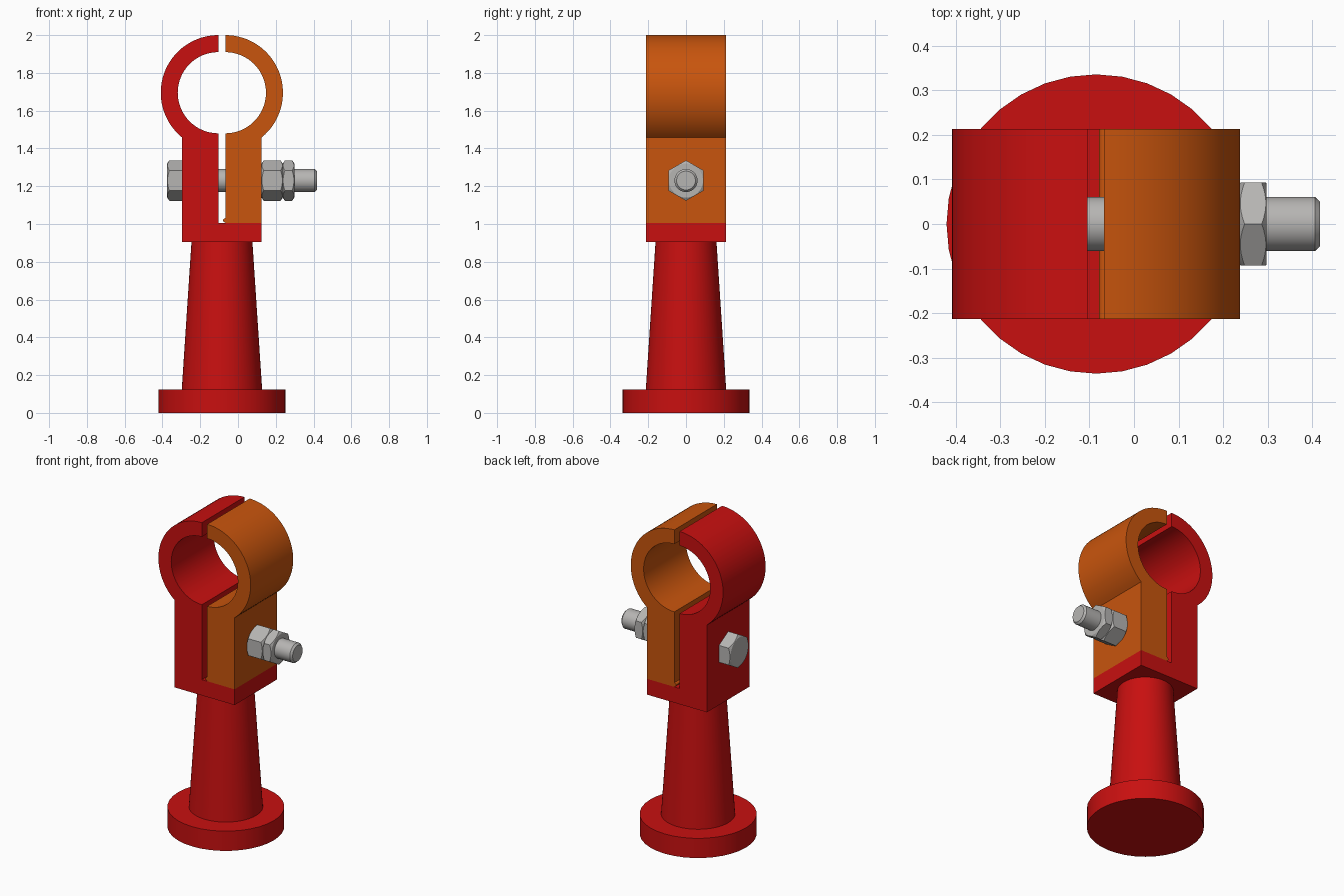
import bpy, bmesh, math
from mathutils import Matrix

if "Cube" in bpy.data.objects:
    bpy.data.objects.remove(bpy.data.objects["Cube"], do_unlink=True)

AXIS_X = -0.085      # axis of the post
DEPTH = 0.213        # half depth of the clamp
RING_Z = 1.695
BOLT_Z = 1.23
FLOOR_Z, BLOCK_Z = 1.005, 0.905


def material(name, rgb):
    m = bpy.data.materials.new(name)
    m.use_nodes = True
    m.diffuse_color = (*rgb, 1)
    m.node_tree.nodes["Principled BSDF"].inputs["Base Color"].default_value = (*rgb, 1)
    return m


RED = material("red paint", (0.58, 0.005, 0.005))
ORANGE = material("orange paint", (0.58, 0.09, 0.004))
STEEL = material("grey steel", (0.47, 0.46, 0.45))


def finish(name, bm, mat):
    bmesh.ops.recalc_face_normals(bm, faces=bm.faces)
    mesh = bpy.data.meshes.new(name)
    bm.to_mesh(mesh)
    bm.free()
    mesh.materials.append(mat)
    obj = bpy.data.objects.new(name, mesh)
    bpy.context.collection.objects.link(obj)
    smooth(obj)
    return obj


def smooth(obj):
    bpy.ops.object.select_all(action="DESELECT")
    obj.select_set(True)
    bpy.context.view_layer.objects.active = obj
    bpy.ops.object.shade_smooth_by_angle(angle=math.radians(25))


def extrude_y(name, points, mat):
    """Extrude an (x, z) outline through the depth of the clamp."""
    bm = bmesh.new()
    face = bm.faces.new([bm.verts.new((x, -DEPTH, z)) for x, z in points])
    new = bmesh.ops.extrude_face_region(bm, geom=[face])["geom"]
    verts = [g for g in new if isinstance(g, bmesh.types.BMVert)]
    bmesh.ops.translate(bm, verts=verts, vec=(0, 2 * DEPTH, 0))
    return finish(name, bm, mat)


def lathe(name, profile, mat, sides, matrix):
    """Turn a (radius, height) profile into a closed solid."""
    bm = bmesh.new()
    rings = []
    for r, h in profile:
        rings.append([bm.verts.new((r * math.cos(a), r * math.sin(a), h))
                      for a in (math.tau * i / sides for i in range(sides))])
    for low, high in zip(rings, rings[1:]):
        for i in range(sides):
            j = (i + 1) % sides
            bm.faces.new((low[i], low[j], high[j], high[i]))
    bm.faces.new(rings[0])
    bm.faces.new(rings[-1])
    bm.transform(matrix)
    return finish(name, bm, mat)


def clamp_half(edge, side):
    """Outline of a half ring with its jaw, from the gap round to the outside."""
    inner, outer, width, n = 0.215, 0.305, 0.192, 32
    stop = -math.acos(width / outer)
    pts = []
    for radius, start, end in ((inner, -math.pi / 2, math.pi / 2),
                               (outer, math.pi / 2, stop)):
        for i in range(n + 1):
            a = start + (end - start) * i / n
            pts.append((edge + side * radius * math.cos(a), RING_Z + radius * math.sin(a)))
    return pts, edge + side * width


# Post
upright = Matrix.Translation((AXIS_X, 0, 0))
lathe("base_disc", [(0.336, 0), (0.336, 0.125)], RED, 36, upright)
lathe("tapered_post", [(0.213, 0.12), (0.161, BLOCK_Z + 0.005)], RED, 64, upright)

# Fixed clamp half with its ledge, and the loose half standing on the ledge
gap_l, gap_r = -0.104, -0.067
pts, out_l = clamp_half(gap_l, -1)
out_r = clamp_half(gap_r, 1)[1]
extrude_y("fixed_clamp", pts + [(out_l, BLOCK_Z), (out_r, BLOCK_Z),
                                (out_r, FLOOR_Z), (gap_l, FLOOR_Z)], RED)
pts, out_r = clamp_half(gap_r, 1)
extrude_y("loose_clamp", pts + [(out_r, FLOOR_Z), (gap_r, FLOOR_Z)], ORANGE)
bead = [(gap_r + 0.002 - 0.014 * math.sin(math.pi * i / 8),
         FLOOR_Z + 0.014 - 0.012 * math.cos(math.pi * i / 8)) for i in range(9)]
extrude_y("clamp_heel", bead, ORANGE)

# Bolt and nuts lie along x
along_x = Matrix.Translation((0, 0, BOLT_Z)) @ Matrix.Rotation(math.pi / 2, 4, "Y")
lathe("bolt_shaft", [(0.061, -0.35), (0.061, 0.406), (0.05, 0.418)], STEEL, 40, along_x)


def hexagon(name, x0, x1, chamfer_start, chamfer_end):
    """Hexagonal prism with its corners turned down to a cone."""
    body = lathe(name, [(0.107, x0), (0.107, x1)], STEEL, 6, along_x)
    flat, wide, cut = 0.09, 0.12, 0.02
    profile = [(flat, x0), (wide, x0 + cut)] if chamfer_start else [(wide, x0 - cut)]
    profile += [(wide, x1 - cut), (flat, x1)] if chamfer_end else [(wide, x1 + cut)]
    cutter = lathe("cutter", profile, STEEL, 48, along_x)
    cutter.hide_render = True
    mod = body.modifiers.new("corners", "BOOLEAN")
    mod.operation, mod.object, mod.solver = "INTERSECT", cutter, "EXACT"
    bpy.context.view_layer.objects.active = body
    bpy.ops.object.modifier_apply(modifier=mod.name)
    bpy.data.objects.remove(cutter, do_unlink=True)
    smooth(body)


hexagon("bolt_head", -0.375, out_l, True, False)
hexagon("clamp_nut", out_r, 0.237, True, True)
hexagon("lock_nut", 0.237, 0.298, True, True)
